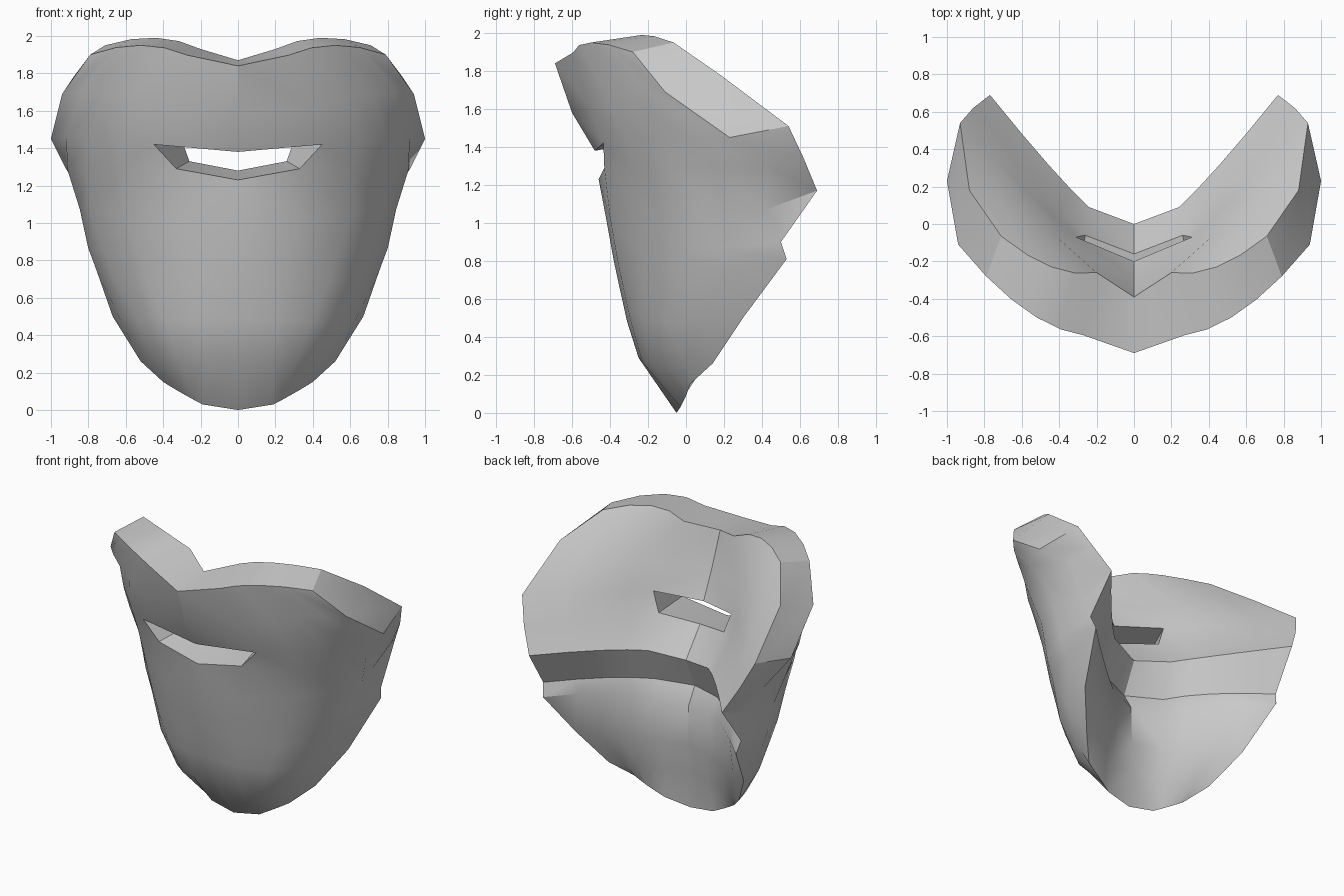
import bpy, bmesh, math
from mathutils import Vector

# Cross-sections, top to chin: centre y,z | front crease | mid point | rim
OUTER = [
    (-.69, 1.84, .27, -.595, 1.897, .52, -.50, 1.95, .79, -.28, 1.90),
    (-.60, 1.58, .40, -.51, 1.62, .72, -.32, 1.69, .94, -.11, 1.69),
    (-.48, 1.38, .45, -.435, 1.42, .80, -.16, 1.45, 1.0, .23, 1.45),
    (-.46, 1.23, .33, -.43, 1.29, .81, -.08, 1.28, .92, .44, 1.29),
    (-.42, 1.02, .31, -.40, 1.03, .79, .00, 1.07, .78, .42, 1.07),
    (-.38, .80, .25, -.36, .80, .715, -.03, .84, .79, .50, .90),
    (-.35, .66, .22, -.33, .66, .66, -.04, .70, .77, .53, .81),
    (-.31, .48, .20, -.29, .48, .54, -.11, .48, .67, .30, .50),
    (-.25, .29, .19, -.23, .27, .41, -.11, .26, .52, .14, .26),
    (-.05, .00, .19, -.03, .03, .30, .00, .09, .40, .02, .15),
]
INNER = [
    (-.39, 1.87, .20, -.26, 1.93, .44, -.23, 1.99, .71, -.065, 1.95),
    (-.29, 1.62, .27, -.17, 1.66, .56, .02, 1.73, .88, .18, 1.78),
    (-.20, 1.43, .31, -.07, 1.47, .58, .18, 1.49, .93, .54, 1.51),
    (-.16, 1.28, .26, -.06, 1.33, .52, .22, 1.32, .86, .62, 1.34),
    (.00, 1.08, .24, .09, 1.12, .46, .32, 1.15, .77, .69, 1.17),
    (-.10, .86, .25, .00, .88, .48, .22, .91, .79, .50, .90),
    (-.03, .74, .22, .05, .76, .46, .24, .81, .77, .53, .81),
    (-.02, .47, .20, .05, .47, .42, .17, .48, .67, .30, .50),
    (-.04, .25, .18, -.01, .25, .34, .06, .25, .52, .14, .26),
    OUTER[-1],
]
SEG = 4
SLOT = 2          # the eye slot lies between this section and the next


def section(p):
    """Centre point, crease, then a curve through the mid point to the rim."""
    a, m, b = Vector(p[2:5]), Vector(p[5:8]), Vector(p[8:11])
    c = 2 * m - (a + b) / 2
    pts = [Vector((0, p[0], p[1]))]
    for i in range(SEG + 1):
        t = i / SEG
        pts.append((1 - t) ** 2 * a + 2 * t * (1 - t) * c + t * t * b)
    return pts


bm = bmesh.new()


def quad(*pts, side=1):
    unique = []
    for p in pts:
        if all((p - q).length > 1e-5 for q in unique):
            unique.append(p)
    if len(unique) > 2:
        bm.faces.new([bm.verts.new((p.x * side, p.y, p.z)) for p in unique])


out = [section(p) for p in OUTER]
inn = [section(p) for p in INNER]
for side in (1, -1):
    # outer and inner skins, leaving the eye slot open
    for skin in (out, inn):
        for r in range(len(skin) - 1):
            for c in range(SEG + 1):
                if r == SLOT and c == 0:
                    continue
                quad(skin[r][c], skin[r][c + 1], skin[r + 1][c + 1], skin[r + 1][c], side=side)
    # top edge
    for c in range(SEG + 1):
        quad(out[0][c], out[0][c + 1], inn[0][c + 1], inn[0][c], side=side)
    # side rim, closing to a thin edge below the cheek notch
    for r in range(len(out) - 1):
        quad(out[r][-1], out[r + 1][-1], inn[r + 1][-1], inn[r][-1], side=side)
    # slot walls: top, end, bottom
    for (r0, c0), (r1, c1) in (((SLOT, 0), (SLOT, 1)),
                               ((SLOT, 1), (SLOT + 1, 1)),
                               ((SLOT + 1, 1), (SLOT + 1, 0))):
        quad(out[r0][c0], out[r1][c1], inn[r1][c1], inn[r0][c0], side=side)

bmesh.ops.remove_doubles(bm, verts=bm.verts, dist=1e-4)
bmesh.ops.recalc_face_normals(bm, faces=bm.faces)
mesh = bpy.data.meshes.new("face_mask")
bm.to_mesh(mesh)
bm.free()
mask = bpy.data.objects.new("face_mask", mesh)
bpy.context.collection.objects.link(mask)
bpy.context.view_layer.objects.active = mask
mask.select_set(True)
bpy.ops.object.shade_smooth_by_angle(angle=math.radians(30))
